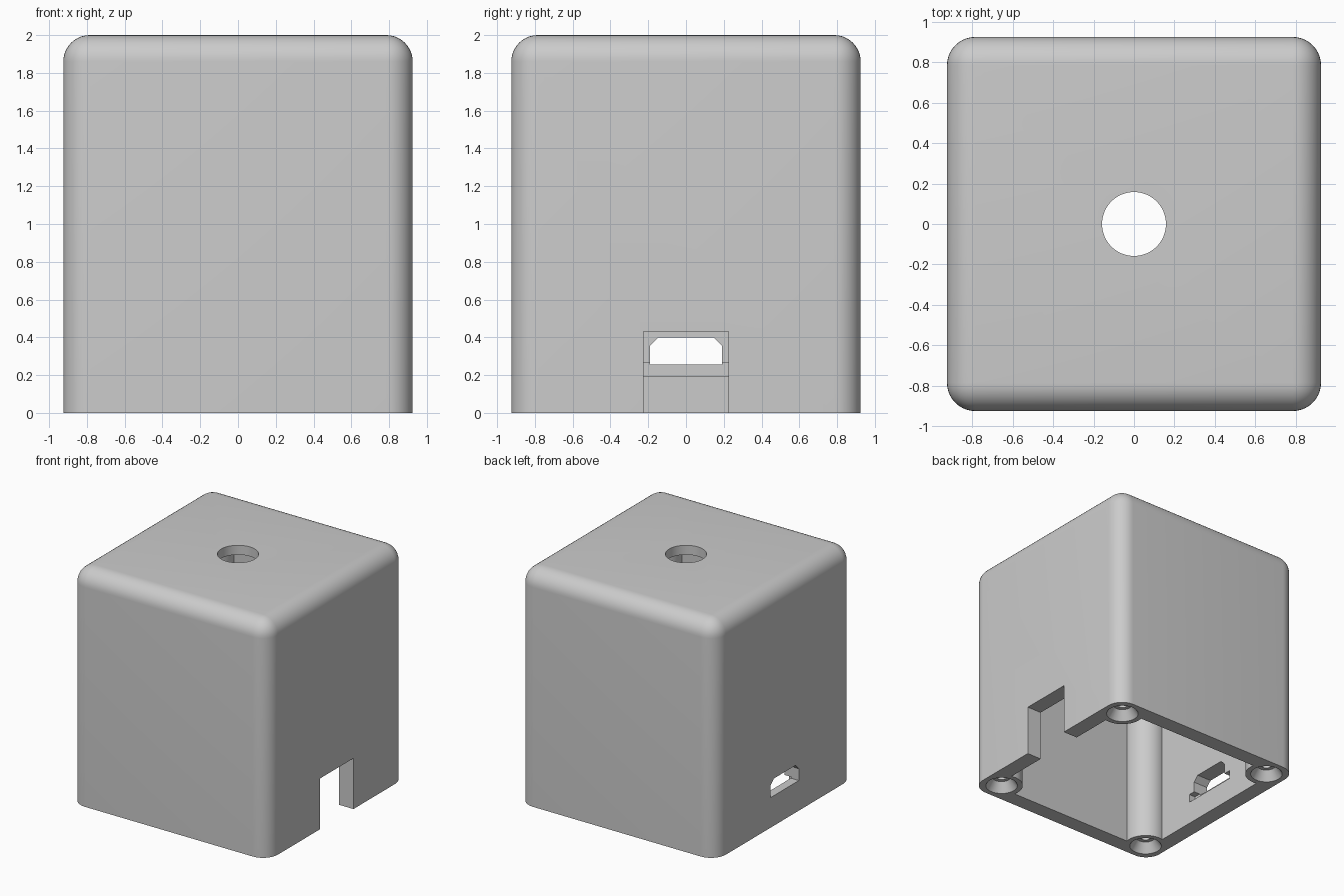
import bpy, bmesh, math
from mathutils import Matrix

old = bpy.data.objects.get("Cube")
if old:
    bpy.data.objects.remove(old, do_unlink=True)

HALF, HEIGHT, ROUND = 0.925, 2.0, 0.14   # outer shell
INNER, CEILING = 0.79, 1.92              # cavity
POST, POST_R = 0.755, 0.17               # corner screw posts
CORNERS = [(sx * POST, sy * POST) for sx in (-1, 1) for sy in (-1, 1)]

grey = bpy.data.materials.new("light_grey_plastic")
grey.use_nodes = True
colour = (0.6, 0.6, 0.6, 1)
grey.diffuse_color = colour
grey.node_tree.nodes["Principled BSDF"].inputs["Base Color"].default_value = colour


def finish(name, bm):
    bmesh.ops.recalc_face_normals(bm, faces=bm.faces)
    mesh = bpy.data.meshes.new(name)
    bm.to_mesh(mesh)
    bm.free()
    mesh.materials.append(grey)
    obj = bpy.data.objects.new(name, mesh)
    bpy.context.collection.objects.link(obj)
    return obj


def box(name, x, y, z, radius=0):
    """Box from (min, max) ranges; a radius rounds all but the bottom edges."""
    bm = bmesh.new()
    size = [r[1] - r[0] for r in (x, y, z)]
    mid = [sum(r) / 2 for r in (x, y, z)]
    bmesh.ops.create_cube(bm, size=1, matrix=Matrix.Translation(mid) @ Matrix.Diagonal((*size, 1)))
    if radius:
        edges = [e for e in bm.edges if max(v.co.z for v in e.verts) > mid[2]]
        bmesh.ops.bevel(bm, geom=edges, offset=radius, segments=10, profile=0.5, affect='EDGES')
    return finish(name, bm)


def cone(name, centre, z0, z1, r0, r1, sides=48):
    bm = bmesh.new()
    place = Matrix.Translation((*centre, (z0 + z1) / 2))
    bmesh.ops.create_cone(bm, cap_ends=True, segments=sides, radius1=r0, radius2=r1,
                          depth=z1 - z0, matrix=place)
    return finish(name, bm)


def prism_x(name, profile, x0, x1):
    """Extrude a (y, z) profile along x."""
    bm = bmesh.new()
    face = bm.faces.new([bm.verts.new((x0, y, z)) for y, z in profile])
    moved = bmesh.ops.extrude_face_region(bm, geom=[face])["geom"]
    for v in moved:
        if isinstance(v, bmesh.types.BMVert):
            v.co.x = x1
    return finish(name, bm)


def cut(target, cutter):
    """Subtract the cutter, then discard it."""
    mod = target.modifiers.new("cut", 'BOOLEAN')
    mod.operation, mod.solver, mod.object = 'DIFFERENCE', 'EXACT', cutter
    bpy.context.view_layer.objects.active = target
    bpy.ops.object.modifier_apply(modifier=mod.name)
    bpy.data.objects.remove(cutter, do_unlink=True)


# Rounded outer shell
shell = box("enclosure_shell", (-HALF, HALF), (-HALF, HALF), (0, HEIGHT), ROUND)

# Cavity, leaving full-height round posts in the corners
cavity = box("cavity", (-INNER, INNER), (-INNER, INNER), (-0.1, CEILING))
for c in CORNERS:
    cut(cavity, cone("post", c, -0.2, HEIGHT + 0.1, POST_R, POST_R))
cut(shell, cavity)

# Round opening in the top
cut(shell, cone("top_hole", (0, 0), 1.8, 2.1, 0.158, 0.158, 64))

# Cable notch open to the bottom
cut(shell, box("cable_notch", (0.7, 1.0), (-0.225, 0.225), (-0.1, 0.43)))

# Socket opening with chamfered upper corners, and the board pocket inside it
cut(shell, prism_x("socket", [(-0.19, 0.255), (0.19, 0.255), (0.19, 0.355),
                              (0.145, 0.4), (-0.145, 0.4), (-0.19, 0.355)], -1.0, -0.7))
cut(shell, box("board_pocket", (-0.85, -0.7), (-0.25, 0.25), (0.195, 0.267)))

# Countersunk screw holes up into the posts
for c in CORNERS:
    cut(shell, cone("countersink", c, -0.02, 0.08, 0.14, 0.075))
    cut(shell, cone("screw_hole", c, 0.04, 0.5, 0.042, 0.042, 24))

# Smooth the rounded surfaces, keep the cut edges sharp
bpy.ops.object.select_all(action='DESELECT')
shell.select_set(True)
bpy.context.view_layer.objects.active = shell
bpy.ops.object.shade_smooth_by_angle(angle=math.radians(30))
